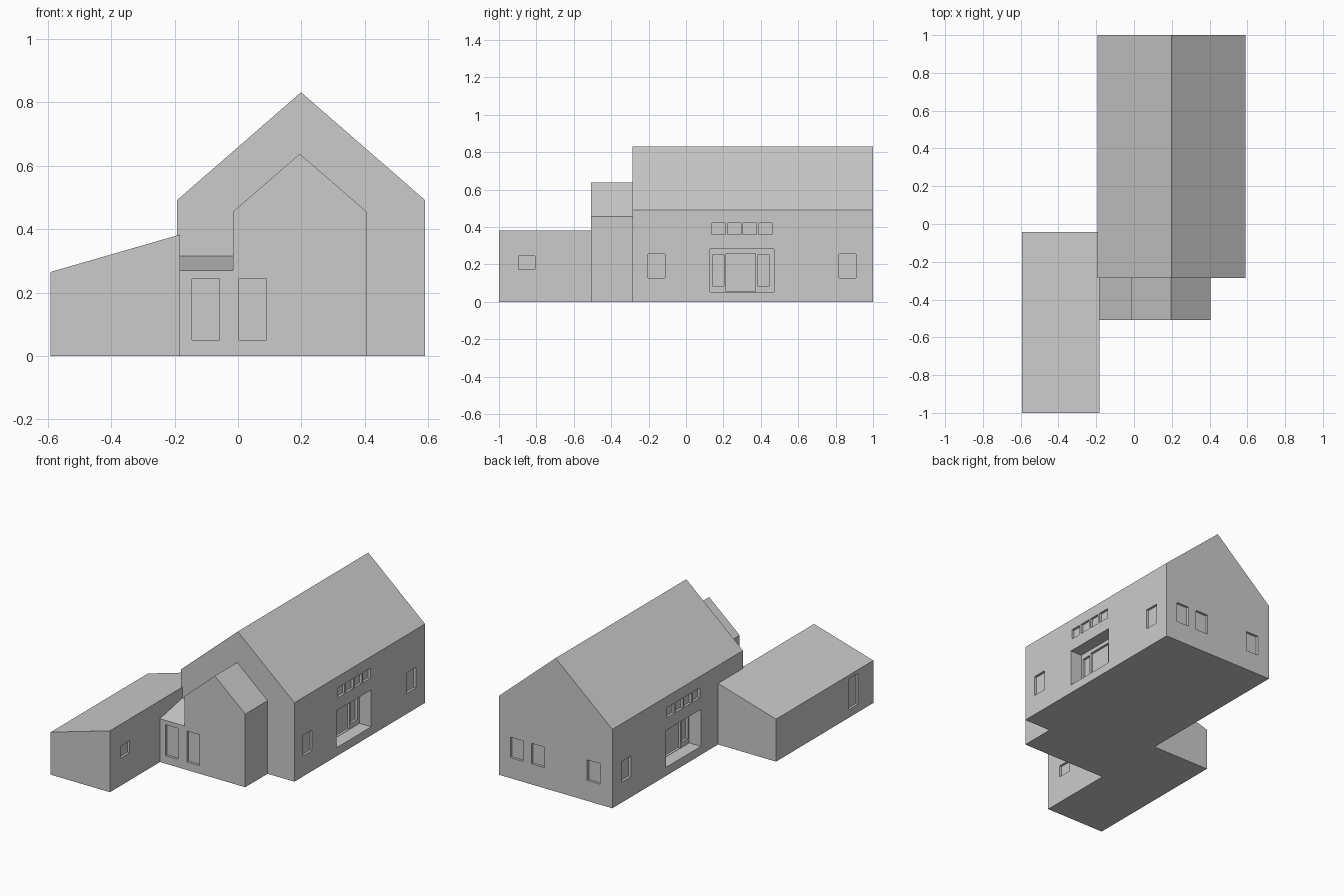
import bpy
import bmesh
from mathutils import Vector

cube = bpy.data.objects.get("Cube")
if cube:
    bpy.data.objects.remove(cube, do_unlink=True)

grey = bpy.data.materials.new("plain grey")
grey.use_nodes = True
colour = (0.6, 0.6, 0.6, 1)
grey.diffuse_color = colour
grey.node_tree.nodes["Principled BSDF"].inputs["Base Color"].default_value = colour


def make_object(name, bm):
    bmesh.ops.recalc_face_normals(bm, faces=bm.faces)
    mesh = bpy.data.meshes.new(name)
    bm.to_mesh(mesh)
    bm.free()
    mesh.materials.append(grey)
    obj = bpy.data.objects.new(name, mesh)
    bpy.context.collection.objects.link(obj)
    return obj


def extrude_profile(name, points, direction):
    """Closed solid from a flat outline swept along a direction."""
    bm = bmesh.new()
    face = bm.faces.new([bm.verts.new(p) for p in points])
    swept = bmesh.ops.extrude_face_region(bm, geom=[face], use_keep_orig=True)
    verts = [v for v in swept["geom"] if isinstance(v, bmesh.types.BMVert)]
    bmesh.ops.translate(bm, verts=verts, vec=direction)
    return make_object(name, bm)


def gable(name, x0, x1, y0, y1, eaves, ridge):
    mid = (x0 + x1) / 2
    outline = [(x0, 0), (x1, 0), (x1, eaves), (mid, ridge), (x0, eaves)]
    return extrude_profile(name, [(x, y0, z) for x, z in outline], (0, y1 - y0, 0))


def recess(axis, wall, side, a0, a1, z0, z1, depth):
    """Cutter box for a rectangle in a wall; side is the outward sign."""
    ends = sorted((wall - side * depth, wall + side * 0.01))
    spans = [ends, (a0, a1)] if axis == "x" else [(a0, a1), ends]
    return spans + [(z0, z1)]


def cut(obj, boxes):
    """Cut the boxes out of a solid."""
    bm = bmesh.new()
    for spans in boxes:
        verts = bmesh.ops.create_cube(bm, size=1)["verts"]
        for v in verts:
            v.co = Vector([s[0] if c < 0 else s[1] for s, c in zip(spans, v.co)])
    cutter = make_object("opening_cutter", bm)
    cutter.hide_render = True
    mod = obj.modifiers.new("openings", "BOOLEAN")
    mod.operation = "DIFFERENCE"
    mod.solver = "EXACT"
    mod.object = cutter
    bpy.context.view_layer.objects.active = obj
    bpy.ops.object.modifier_apply(modifier=mod.name)
    bpy.data.objects.remove(cutter, do_unlink=True)


REVEAL = 0.015   # depth of windows and doors
PORCH = 0.08     # depth of the entrance recess
LEFT, RIGHT = 0.59, -0.192
BACK, FRONT = 1.0, -0.287

# Main hall with entrances and windows on both long walls
hall = gable("main_hall", RIGHT, LEFT, FRONT, BACK, 0.492, 0.832)
openings, inner = [], []
for wall, side in ((LEFT, 1), (RIGHT, -1)):
    openings.append(recess("x", wall, side, 0.128, 0.47, 0.053, 0.283, PORCH))
    openings.append(recess("x", wall, side, 0.818, 0.91, 0.128, 0.256, REVEAL))
    for i in range(4):
        y = 0.138 + i * 0.084
        openings.append(recess("x", wall, side, y, y + 0.071, 0.36, 0.422, REVEAL))
    # Door and side lights at the back of the entrance
    inside = wall - side * PORCH
    for y0, y1, z0, z1 in ((0.142, 0.203, 0.085, 0.25),
                           (0.214, 0.372, 0.055, 0.259),
                           (0.382, 0.447, 0.085, 0.25)):
        inner.append(recess("x", inside, side, y0, y1, z0, z1, REVEAL))
openings.append(recess("x", LEFT, 1, -0.203, -0.112, 0.128, 0.256, REVEAL))
for x in (-0.107, 0.277, 0.424):
    openings.append(recess("y", BACK, 1, x, x + 0.088, 0.128, 0.256, REVEAL))
cut(hall, openings)
cut(hall, inner)

# Front annex with a glazed door
annex = gable("front_annex", -0.015, 0.405, -0.507, FRONT, 0.456, 0.638)
cut(annex, [recess("y", -0.507, -1, 0.003, 0.09, 0.05, 0.243, REVEAL)])

# Low link between annex and wing, with a roof rising to the hall
link = extrude_profile(
    "entrance_link",
    [(-0.183, -0.507, 0), (-0.183, FRONT, 0), (-0.183, FRONT, 0.315), (-0.183, -0.507, 0.27)],
    (0.168, 0, 0))
cut(link, [recess("y", -0.507, -1, -0.145, -0.058, 0.05, 0.243, REVEAL)])

# Side wing with a single-pitch roof, one door and one window
wing = extrude_profile(
    "side_wing",
    [(-0.592, -1, 0), (-0.183, -1, 0), (-0.183, -1, 0.383), (-0.592, -1, 0.265)],
    (0, 0.958, 0))
cut(wing, [recess("x", -0.592, -1, -0.849, -0.755, 0.05, 0.243, REVEAL),
           recess("x", -0.183, 1, -0.896, -0.807, 0.172, 0.246, REVEAL)])
